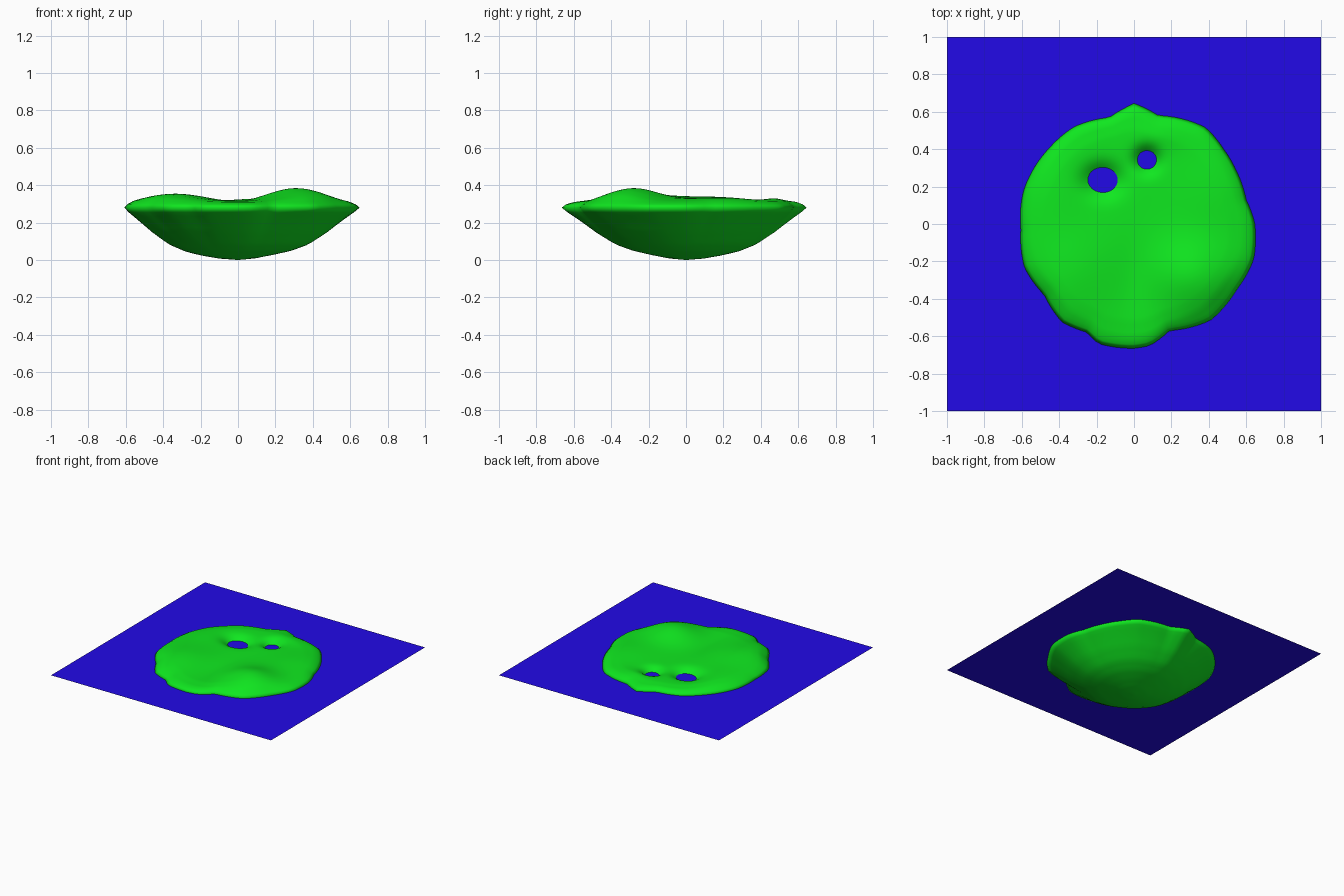
import bpy, bmesh, math
from math import exp, sin, cos, tau, atan2, hypot

if "Cube" in bpy.data.objects:
    bpy.data.objects.remove(bpy.data.objects["Cube"])

WATER_Z = 0.28

def colour(obj, name, rgb):
    mat = bpy.data.materials.new(name)
    mat.diffuse_color = (*rgb, 1)
    mat.use_nodes = True
    mat.node_tree.nodes["Principled BSDF"].inputs["Base Color"].default_value = mat.diffuse_color
    obj.data.materials.append(mat)

def to_object(bm, name):
    me = bpy.data.meshes.new(name)
    bm.to_mesh(me)
    bm.free()
    obj = bpy.data.objects.new(name, me)
    bpy.context.collection.objects.link(obj)
    return obj

def interp(x, table):
    for (x0, y0), (x1, y1) in zip(table, table[1:]):
        if x <= x1:
            return y0 + (y1 - y0) * (x - x0) / (x1 - x0)
    return table[-1][1]

# Water sheet
bm = bmesh.new()
bmesh.ops.create_grid(bm, x_segments=1, y_segments=1, size=1)
bmesh.ops.translate(bm, verts=bm.verts, vec=(0, 0, WATER_Z))
water = to_object(bm, "water")
colour(water, "blue", (0.016, 0.003, 0.8))

# Shoreline, turned into radius by angle
shore = [(0, .645), (.13, .58), (.385, .515), (.48, .40), (.545, .29), (.60, .13),
         (.645, .01), (.64, -.19), (.55, -.35), (.41, -.515), (.19, -.57),
         (.085, -.65), (0, -.665), (-.19, -.64), (-.25, -.58), (-.385, -.525),
         (-.48, -.38), (-.585, -.235), (-.605, -.03), (-.59, .18), (-.45, .41),
         (-.32, .52), (-.13, .57), (-.03, .63)]
polar = sorted((atan2(y, x) % tau, hypot(x, y)) for x, y in shore)
polar = [(polar[-1][0] - tau, polar[-1][1])] + polar + [(polar[0][0] + tau, polar[0][1])]

# Underside depth from the middle to the rim
hull = [(0, 0), (.15, .006), (.30, .025), (.45, .05), (.6, .088),
        (.75, .15), (.88, .215), (.96, .255), (1, WATER_Z)]
# Land height near the rim
land = [(0, .317), (.8, .318), (.92, .31), (.97, .298), (1, WATER_Z)]
# Hills and ponds: x, y, height, spread x, spread y
bumps = [(.31, -.28, .066, .14, .13), (-.33, -.25, .036, .14, .18),
         (.40, .15, .016, .14, .16), (-.42, .15, .018, .10, .16),
         (.12, .47, .012, .10, .06), (0, -.32, -.012, .08, .15),
         (-.17, .235, -.080, .068, .056), (.07, .345, -.078, .044, .044)]

def top_z(t, x, y):
    fade = min(1, (1 - t) / 0.12)
    return interp(t, land) + fade * sum(
        h * exp(-((x - cx) / sx) ** 2 / 2 - ((y - cy) / sy) ** 2 / 2)
        for cx, cy, h, sx, sy in bumps)

def under_z(t, x, y):
    lump = 0.006 * sin(9 * x + 1) * sin(8 * y + 2) * t * (1 - t) * 4
    return interp(t, hull) + lump

# Island: land surface and rounded underside, sharing the rim
SEG = 120
bm = bmesh.new()

def ring(t, height):
    verts = []
    for i in range(SEG):
        a = tau * i / SEG
        r = t * (0.62 + (interp(a, polar) - 0.62) * t ** 3)
        x, y = r * cos(a), r * sin(a)
        verts.append(bm.verts.new((x, y, height(t, x, y))))
    return verts

rim = ring(1, top_z)
for height, count, flip in ((top_z, 36, False), (under_z, 24, True)):
    outer = rim
    for k in range(count - 1, 0, -1):
        inner = ring(k / count, height)
        for i in range(SEG):
            j = (i + 1) % SEG
            quad = [outer[i], outer[j], inner[j], inner[i]]
            bm.faces.new(quad[::-1] if flip else quad)
        outer = inner
    centre = bm.verts.new((0, 0, height(0, 0, 0)))
    for i in range(SEG):
        tri = [outer[i], outer[(i + 1) % SEG], centre]
        bm.faces.new(tri[::-1] if flip else tri)
for f in bm.faces:
    f.smooth = True
island = to_object(bm, "island")
colour(island, "green", (0.005, 0.8, 0.014))
